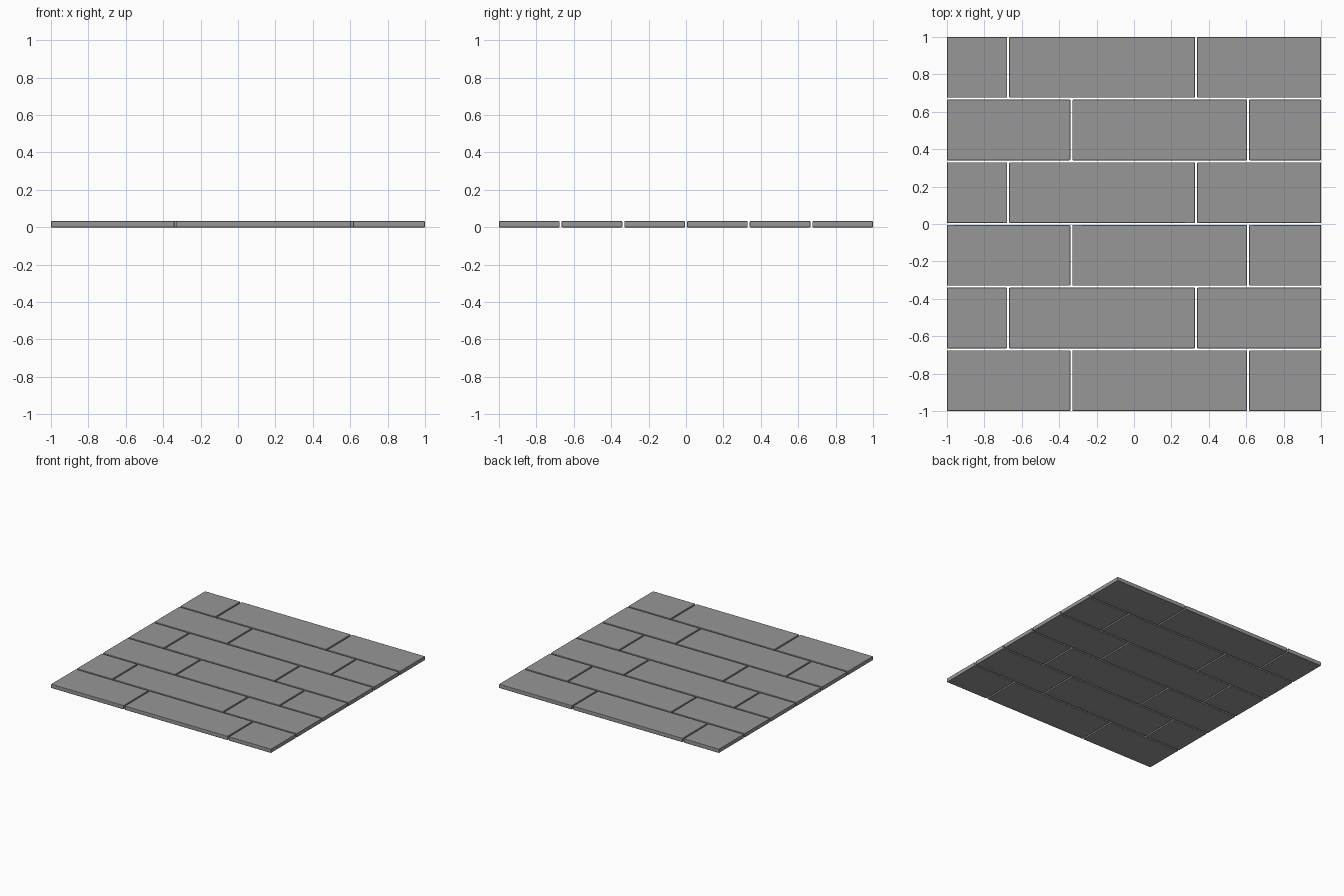
import bpy
import bmesh

if "Cube" in bpy.data.objects:
    bpy.data.objects.remove(bpy.data.objects["Cube"])

THICK = 0.033   # paver height
GAP = 0.011     # open joint between pavers
BEVEL = 0.004   # worn edge radius

stone = bpy.data.materials.new("grey stone")
stone.diffuse_color = (0.31, 0.31, 0.31, 1)
stone.use_nodes = True
stone.node_tree.nodes["Principled BSDF"].inputs["Base Color"].default_value = stone.diffuse_color


def paver(name, x0, x1, y0, y1):
    """One rectangular paver with softly rounded edges."""
    bm = bmesh.new()
    bmesh.ops.create_cube(bm, size=1)
    for v in bm.verts:
        v.co.x = x0 if v.co.x < 0 else x1
        v.co.y = y0 if v.co.y < 0 else y1
        v.co.z = 0 if v.co.z < 0 else THICK
    bmesh.ops.bevel(bm, geom=bm.edges[:], offset=BEVEL, offset_type='OFFSET',
                    segments=2, profile=0.5, affect='EDGES')
    for f in bm.faces:
        f.smooth = True
    mesh = bpy.data.meshes.new(name)
    bm.to_mesh(mesh)
    bm.free()
    mesh.materials.append(stone)
    obj = bpy.data.objects.new(name, mesh)
    bpy.context.collection.objects.link(obj)
    # keep the large faces flat while the rounded edges shade smoothly
    mod = obj.modifiers.new("flat faces", 'WEIGHTED_NORMAL')
    mod.keep_sharp = True


# Joint centres along x for the two alternating courses
courses = [(-0.335, 0.61), (-0.673, 0.332)]
ROWS = 6
row_depth = (2 - GAP * (ROWS - 1)) / ROWS

# Running-bond rows from front to back
for r in range(ROWS):
    y0 = -1 + r * (row_depth + GAP)
    joints = courses[r % 2]
    starts = [-1] + [j + GAP / 2 for j in joints]
    ends = [j - GAP / 2 for j in joints] + [1]
    for c, (x0, x1) in enumerate(zip(starts, ends)):
        paver(f"paver_row{r + 1}_{c + 1}", x0, x1, y0, y0 + row_depth)
